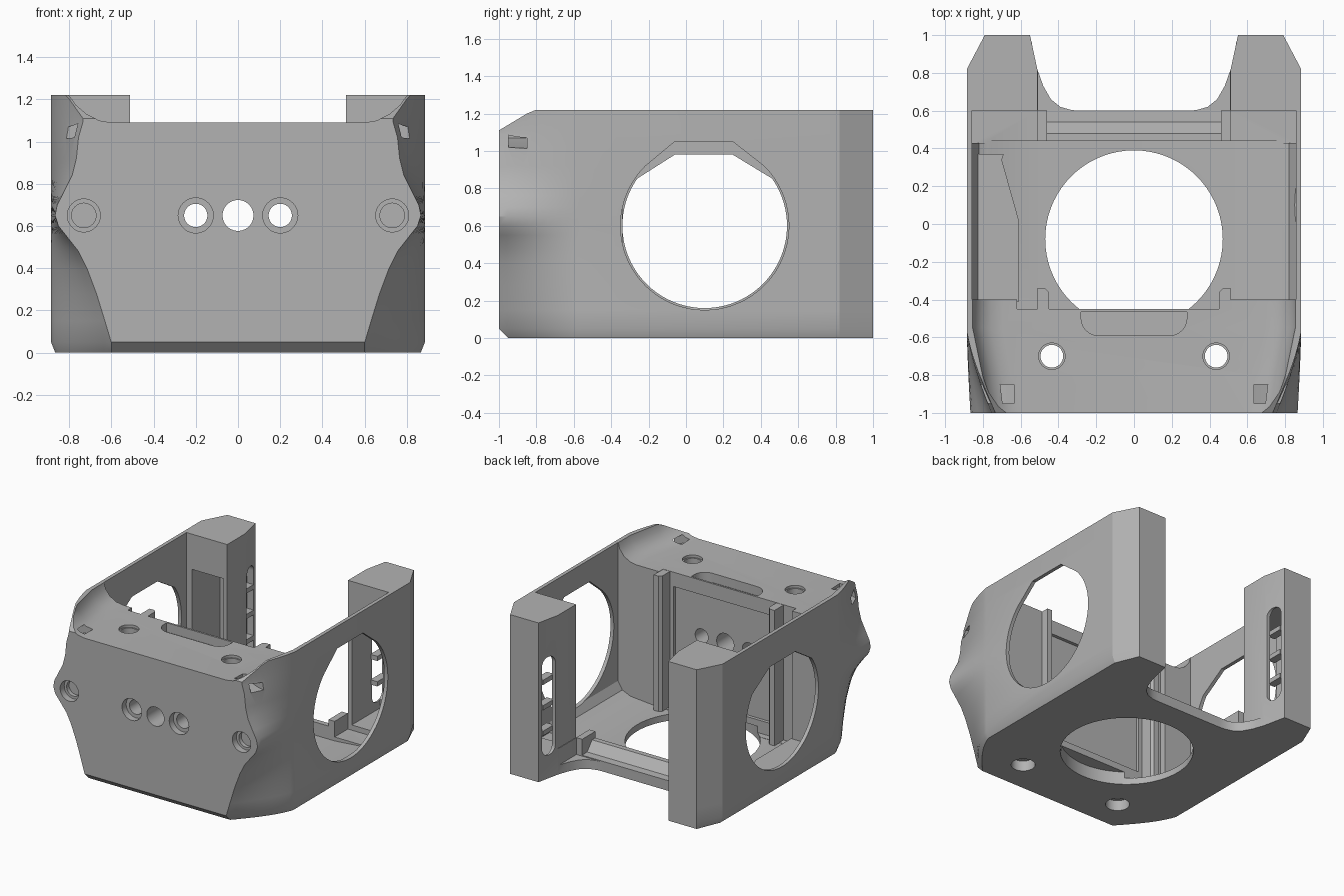
import bpy, bmesh, math

cube = bpy.data.objects.get("Cube")
if cube:
    bpy.data.objects.remove(cube, do_unlink=True)

GREY = (0.45, 0.45, 0.45, 1)
mat = bpy.data.materials.new("plain grey")
mat.use_nodes = True
mat.diffuse_color = GREY
mat.node_tree.nodes["Principled BSDF"].inputs["Base Color"].default_value = GREY


def loft(name, rings):
    """Closed solid through a list of equal-length point rings."""
    bm = bmesh.new()
    rows = [[bm.verts.new(p) for p in ring] for ring in rings]
    n = len(rows[0])
    for a, b in zip(rows, rows[1:]):
        for i in range(n):
            j = (i + 1) % n
            bm.faces.new((a[i], a[j], b[j], b[i]))
    bm.faces.new(rows[0])
    bm.faces.new(rows[-1])
    bmesh.ops.recalc_face_normals(bm, faces=bm.faces)
    mesh = bpy.data.meshes.new(name)
    bm.to_mesh(mesh)
    bm.free()
    mesh.materials.append(mat)
    obj = bpy.data.objects.new(name, mesh)
    bpy.context.scene.collection.objects.link(obj)
    return obj


def prism(name, pts, axis, lo, hi):
    """Extrude a 2D polygon along x, y or z."""
    place = {"x": lambda p, h: (h, p[0], p[1]),
             "y": lambda p, h: (p[0], h, p[1]),
             "z": lambda p, h: (p[0], p[1], h)}[axis]
    return loft(name, [[place(p, h) for p in pts] for h in (lo, hi)])


def box(name, x0, x1, y0, y1, z0, z1):
    return prism(name, [(x0, y0), (x1, y0), (x1, y1), (x0, y1)], "z", z0, z1)


def arc(cx, cy, r, start=0, end=360, n=48):
    count = n if end - start == 360 else n + 1
    angles = [math.radians(start + (end - start) * i / n) for i in range(count)]
    return [(cx + r * math.cos(a), cy + r * math.sin(a)) for a in angles]


def mirror(pts):
    """Half outline on +x, completed with its reflection."""
    return pts + [(-p[0],) + tuple(p[1:]) for p in reversed(pts)]


def cut(cutter):
    mod = body.modifiers.new("cut", "BOOLEAN")
    mod.operation = "DIFFERENCE"
    mod.solver = "EXACT"
    mod.object = cutter
    bpy.context.view_layer.update()
    graph = bpy.context.evaluated_depsgraph_get()
    mesh = bpy.data.meshes.new_from_object(body.evaluated_get(graph))
    body.modifiers.clear()
    body.data = mesh
    bpy.data.objects.remove(cutter, do_unlink=True)


# Outer shell: front face half width by height, swept back into the sides
FRONT = [(0.05, 0.6), (0.15, 0.63), (0.28, 0.67), (0.4, 0.715), (0.48, 0.755),
         (0.55, 0.81), (0.6, 0.85), (0.65, 0.866), (0.7, 0.856), (0.76, 0.825),
         (0.84, 0.785), (0.92, 0.765), (1.02, 0.755), (1.09, 0.735), (1.22, 0.73)]


def ring(z, xf, front, side):
    half = [(xf, front, z)]
    for i in range(1, 11):
        t = i / 10
        bend = 0.5 * t + 0.5 * math.sin(t * math.pi / 2)
        half.append((xf + (side - xf) * bend, front + (-0.57 - front) * t, z))
    half += [(side, 0.82, z), (0.79, 1, z)]
    return mirror(half)


body = loft("housing", [ring(0, 0.6, -0.95, 0.865)]
            + [ring(z, xf, -1, 0.885) for z, xf in FRONT])

# Interior cavity with rounded floor edges
cut(prism("cavity", mirror([(0.51, 0.05), (0.75, 0.07), (0.82, 0.1),
                            (0.857, 0.16), (0.857, 2)]), "y", -0.4, 0.44))
cut(box("front_inset", -0.509, 0.509, -0.45, -0.39, 0.052, 2))
cut(box("corner_notch", -0.62, -0.5, -0.45, -0.39, 0.054, 2))
cut(box("panel", -0.42, 0.42, -0.475, -0.44, 0.15, 0.98))
for s in (-1, 1):
    xs = sorted((s * 0.511, s * 0.857))
    cut(box("wall_gap", *xs, 0.43, 0.6, 0.08, 2))

# Rear sill and open back between the posts
cut(box("back_gap", -0.512, 0.512, 0.43, 0.83, 0.2, 2))
cut(prism("sill_slope", [(0.43, 0.15), (0.48, 0.15), (0.54, 0.08),
                         (0.83, 0.07), (0.83, 2), (0.43, 2)], "x", -0.46, 0.46))
cut(box("sill_ends", -0.508, 0.508, 0.6, 0.84, 0.071, 2))
cut(prism("back_opening", mirror([(0.555, 1.02), (0.512, 0.82), (0.48, 0.73),
                                  (0.44, 0.66), (0.39, 0.62), (0.33, 0.603),
                                  (0.28, 0.6)]), "z", -0.1, 2))

# Lowered front deck with curved flanks
rings = []
for y, xi in [(-1.1, 0.735), (-1, 0.76), (-0.8, 0.805), (-0.55, 0.857), (-0.39, 0.857)]:
    prof = mirror([(xi - 0.16, 1.09), (xi - 0.1, 1.1), (xi - 0.05, 1.13),
                   (xi - 0.015, 1.175), (xi, 1.23), (xi, 1.5)])
    rings.append([(x, y, z) for x, z in prof])
cut(loft("deck_cut", rings))
cut(prism("brow_cut", [(-1.1, 1.05), (-1, 1.11), (-0.85, 1.2), (-0.79, 1.225),
                       (-0.79, 1.5), (-1.1, 1.5)], "x", -1, 1))

# Shallow tray in the deck
cut(prism("tray", [(0.28, -0.465)] + [(0.28, -0.5)]
          + list(reversed(arc(0.19, -0.5, 0.09, 270, 360, 6)))
          + list(reversed(arc(-0.19, -0.5, 0.09, 180, 270, 6)))
          + [(-0.28, -0.465)], "z", 1.02, 1.3))

# Round floor opening
cut(prism("floor_hole", arc(0, -0.08, 0.47, n=72), "z", -0.1, 0.1))

# Side windows: round below, clipped above
for s, cz, r, top, a in ((1, 0.6, 0.45, 1.05, 45), (-1, 0.6, 0.44, 0.98, 35)):
    pts = [(-0.06, top)] + arc(0.1, cz, r, 180 - a, 360 + a, 56) + [(0.25, top)]
    cut(prism("window", pts, "x", *sorted((s * 0.82, s * 1))))

# Front holes, plain in the middle and stepped beside it
cut(prism("centre_hole", arc(0, 0.65, 0.073), "y", -1.1, -0.4))
for s in (-1, 1):
    cut(prism("hole", arc(s * 0.2, 0.65, 0.055), "y", -1.1, -0.4))
    cut(prism("bore", arc(s * 0.2, 0.65, 0.083), "y", -1.1, -0.95))
    cut(prism("blind", arc(s * 0.73, 0.65, 0.078), "y", -1.1, -0.95))
    cut(prism("blind_tip", arc(s * 0.73, 0.65, 0.058), "y", -1.1, -0.92))
    # Vertical screw holes
    cut(prism("screw", arc(s * 0.435, -0.7, 0.06), "z", -0.1, 1.3))
    cut(prism("screw_top", arc(s * 0.435, -0.7, 0.07), "z", 1.07, 1.3))
    cut(prism("screw_base", arc(s * 0.435, -0.7, 0.085), "z", -0.1, 0.08))
    # Strap slits from the flank up to the deck
    slit = [(s * 0.9, 1.0), (s * 0.9, 1.05), (s * 0.78, 1.075),
            (s * 0.685, 1.12), (s * 0.635, 1.12), (s * 0.635, 1.07), (s * 0.77, 1.02)]
    cut(prism("slit", slit, "y", -0.95, -0.85))
    # Hollow rear post with a vertical slot
    xs = sorted((s * 0.545, s * 0.81))
    cut(box("post_pocket", *xs, 0.55, 0.94, 0.12, 0.95))
    slot = arc(0.905, 0.87, 0.062, 0, 180, 12) + arc(0.905, 0.24, 0.062, 180, 360, 12)
    cut(prism("post_slot", slot, "x", *sorted((s * 0.45, s * 0.6))))

body.name = "housing"
parts = [body]

# Bars across the slots and ribs on the inner front face
for side, s in (("left", 1), ("right", -1)):
    for i in range(3):
        z = 0.36 + 0.195 * i
        xs = sorted((s * 0.54, s * 0.6))
        parts.append(box(f"{side}_slot_bar_{i + 1}", *xs, 0.83, 0.96, z - 0.018, z + 0.018))
    rib = [(s * 0.512, -0.46), (s * 0.512, -0.34), (s * 0.47, -0.34),
           (s * 0.452, -0.36), (s * 0.45, -0.46)]
    parts.append(prism(f"{side}_inner_rib", rib, "z", 0.04, 1.088))

# Raised step along one side of the floor
parts.append(prism("floor_step", [(-0.86, 0.37), (-0.69, 0.37), (-0.7, 0.34),
                                  (-0.61, 0.02), (-0.61, -0.41), (-0.86, -0.41)],
                   "z", 0.04, 0.11))

# Soft shading with crisp edges
for obj in parts:
    bpy.ops.object.select_all(action="DESELECT")
    obj.select_set(True)
    bpy.context.view_layer.objects.active = obj
    bpy.ops.object.shade_smooth_by_angle(angle=math.radians(25))
